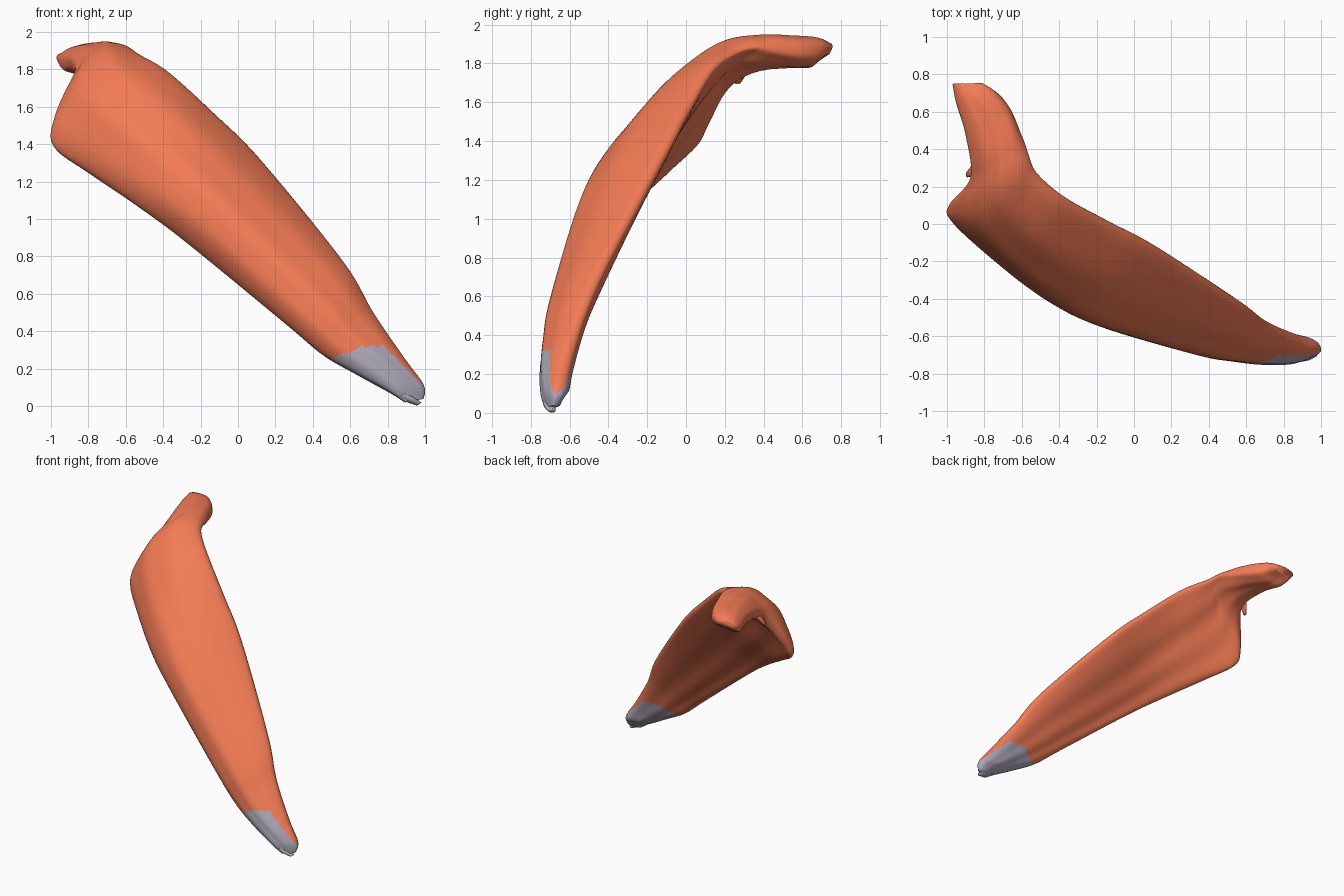
import bpy, bmesh, math
from mathutils import Vector as V

if "Cube" in bpy.data.objects:
    bpy.data.objects.remove(bpy.data.objects["Cube"])

# Cross-sections from tendon tip to upper tab:
# lower edge xyz, outer crest xyz, upper edge xyz, half thickness
SECTIONS = [
    (.89, -.71, .02, .95, -.71, .03, .99, -.67, .04, .03),
    (.80, -.72, .08, .89, -.735, .12, .99, -.65, .11, .055),
    (.62, -.70, .18, .76, -.745, .24, .89, -.62, .25, .06),
    (.45, -.66, .28, .60, -.73, .39, .72, -.54, .50, .06),
    (.25, -.61, .45, .42, -.69, .60, .56, -.42, .77, .065),
    (-.27, -.43, .88, -.07, -.535, 1.10, .12, -.13, 1.31, .075),
    (-.53, -.31, 1.07, -.33, -.40, 1.36, -.13, .0, 1.56, .075),
    (-.80, -.11, 1.25, -.58, -.21, 1.57, -.37, .13, 1.78, .07),
    (-.98, .04, 1.38, -.75, -.01, 1.75, -.52, .26, 1.87, .06),
    (-.98, .11, 1.50, -.78, .15, 1.86, -.57, .36, 1.90, .06),
    (-.87, .25, 1.75, -.75, .35, 1.93, -.61, .48, 1.89, .07),
    (-.90, .48, 1.83, -.78, .53, 1.94, -.66, .61, 1.87, .075),
    (-.95, .65, 1.83, -.85, .67, 1.93, -.73, .70, 1.87, .07),
    (-.97, .745, 1.86, -.89, .75, 1.90, -.81, .75, 1.87, .03),
]
SUB, SIDES = 10, 64


def spline(rows, sub):
    """Catmull-Rom interpolation of whole rows of numbers."""
    out = []
    for i in range(len(rows) - 1):
        p = [rows[max(i - 1, 0)], rows[i], rows[i + 1], rows[min(i + 2, len(rows) - 1)]]
        for k in range(sub):
            t = k / sub
            out.append([b + .5 * t * (c - a + t * (2*a - 5*b + 4*c - d + t * (3*(b - c) + d - a)))
                        for a, b, c, d in zip(*p)])
    return out + [list(rows[-1])]


def make_rings():
    rows = spline(SECTIONS, SUB)
    rings = []
    for i, r in enumerate(rows):
        lo, mid, up, t = V(r[0:3]), V(r[3:6]), V(r[6:9]), r[9]
        a, b = rows[max(i - 3, 0)], rows[min(i + 3, len(rows) - 1)]
        n = (up - lo).cross(V(b[3:6]) - V(a[3:6])).normalized()
        mid = mid - n * t
        u = i / (len(rows) - 1)
        swell = math.sin(math.pi * u)
        fill = 1.5 * swell if u < .5 else max(.3, 1.5 * swell - 1.6 * (u - .5)) * swell
        ring = []
        for k in range(SIDES):
            ang = 2 * math.pi * k / SIDES
            s, h = math.cos(ang), math.sin(ang)
            c = mid + (up - lo) * s / 2 + ((up + lo) / 2 - mid) * s * s
            # blunt edges in front, fuller and flatter back
            if h >= 0:
                off = t * h ** .7
            else:
                off = -t * ((-h) ** .7 + fill * h * h)
            # shallow lengthwise fibre ripples
            off += .005 * math.sin(9 * s + i * .05) * h * swell
            ring.append(c + n * off)
        rings.append(ring)
    return rings


def is_tendon(c):
    return c.z < .32 - max(0, c.x - .78) - .5 * max(0, .65 - c.x)


def finish(bm, name, mat):
    bmesh.ops.delete(bm, geom=[v for v in bm.verts if not v.link_faces], context='VERTS')
    me = bpy.data.meshes.new(name)
    bm.to_mesh(me)
    bm.free()
    ob = bpy.data.objects.new(name, me)
    bpy.context.collection.objects.link(ob)
    for p in me.polygons:
        p.use_smooth = True
    me.materials.append(mat)
    return ob


def loft(name, rings, mat, keep=lambda c: True):
    bm = bmesh.new()
    vs = [[bm.verts.new(p) for p in ring] for ring in rings]
    m = len(rings[0])
    quads = [(a[k], a[(k + 1) % m], b[(k + 1) % m], b[k])
             for a, b in zip(vs, vs[1:]) for k in range(m)]
    for f in quads + [vs[0][::-1], vs[-1]]:
        if keep(sum((v.co for v in f), V()) / len(f)):
            bm.faces.new(f)
    bmesh.ops.recalc_face_normals(bm, faces=bm.faces)
    return finish(bm, name, mat)


def strand(name, path, mat):
    """Small tapered flap: points with radius."""
    rings = []
    for x, y, z, r in spline(path, 4):
        rings.append([V((x + r * .6 * math.cos(a), y + r * math.sin(a), z + r * .4 * math.cos(a)))
                      for a in (2 * math.pi * k / 10 for k in range(10))])
    return loft(name, rings, mat)


def material(name, color):
    mat = bpy.data.materials.new(name)
    mat.diffuse_color = color
    mat.use_nodes = True
    mat.node_tree.nodes["Principled BSDF"].inputs["Base Color"].default_value = mat.diffuse_color
    return mat


orange = material("muscle_orange", (.9, .2, .09, 1))
grey = material("tendon_grey", (.42, .39, .48, 1))

# Muscle belly and grey tendon share the same lofted surface
rings = make_rings()
loft("muscle_belly", rings, orange, lambda c: not is_tendon(c))
loft("tendon_tip", rings, grey, is_tendon)

# Torn strands in the notch below the tab
strand("torn_strand_long", [(-.80, .29, 1.84, .05), (-.85, .29, 1.77, .035), (-.89, .265, 1.70, .016)], orange)
strand("torn_strand_short", [(-.82, .22, 1.80, .04), (-.86, .22, 1.76, .025), (-.875, .21, 1.72, .012)], orange)

# Ragged end of the tendon
strand("tendon_flap", [(.88, -.70, .06, .04), (.93, -.70, .03, .03), (.97, -.69, .01, .02)], grey)
